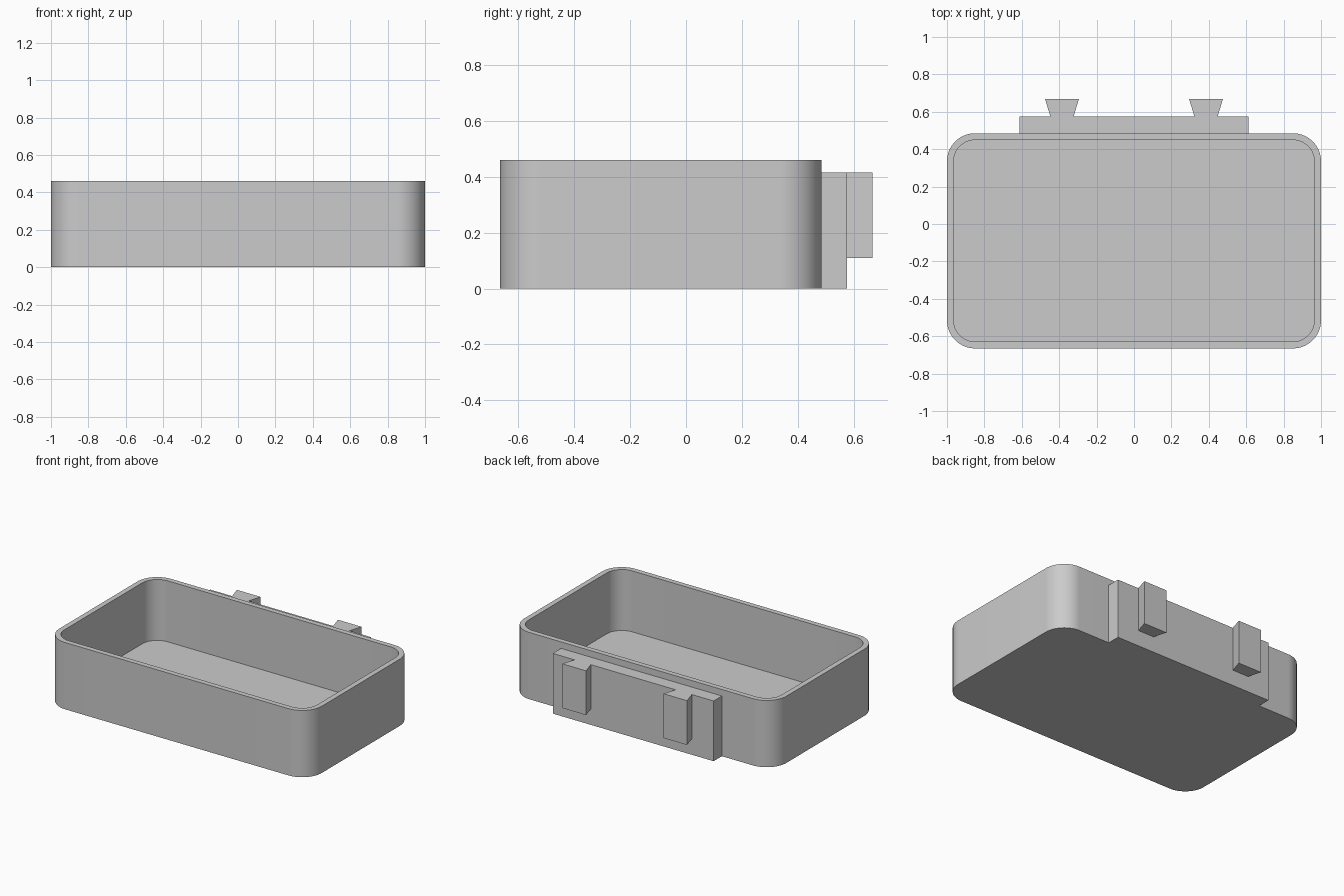
import bpy
import bmesh
from math import pi, cos, sin, radians

if "Cube" in bpy.data.objects:
    bpy.data.objects.remove(bpy.data.objects["Cube"], do_unlink=True)

WALL, FLOOR, HEIGHT = 0.036, 0.04, 0.46
HALF_W, FRONT, BACK, RADIUS = 1.0, -0.665, 0.485, 0.15
PLATE_BACK, PLATE_TOP = 0.575, 0.415

grey = bpy.data.materials.new("plain grey")
grey.use_nodes = True
grey.diffuse_color = (0.6, 0.6, 0.6, 1)
grey.node_tree.nodes["Principled BSDF"].inputs["Base Color"].default_value = (0.6, 0.6, 0.6, 1)


def rounded_outline(inset, steps=16):
    """Counterclockwise rounded rectangle, moved inward by inset."""
    r = RADIUS - inset
    x = HALF_W - RADIUS
    y0, y1 = FRONT + RADIUS, BACK - RADIUS
    points = []
    for i, (cx, cy) in enumerate([(x, y1), (-x, y1), (-x, y0), (x, y0)]):
        for s in range(steps + 1):
            a = (i + s / steps) * pi / 2
            points.append((cx + r * cos(a), cy + r * sin(a)))
    return points


def finish(bm, name):
    bmesh.ops.recalc_face_normals(bm, faces=bm.faces)
    mesh = bpy.data.meshes.new(name)
    bm.to_mesh(mesh)
    bm.free()
    mesh.materials.append(grey)
    obj = bpy.data.objects.new(name, mesh)
    bpy.context.collection.objects.link(obj)
    return obj


def prism(name, outline, z0, z1):
    """Extrude a closed outline from z0 to z1."""
    bm = bmesh.new()
    base = bm.faces.new([bm.verts.new((x, y, z0)) for x, y in outline])
    side = bmesh.ops.extrude_face_region(bm, geom=[base], use_keep_orig=True)
    top = [v for v in side["geom"] if isinstance(v, bmesh.types.BMVert)]
    bmesh.ops.translate(bm, verts=top, vec=(0, 0, z1 - z0))
    return finish(bm, name)


# Open tray: outer wall, rim, inner wall, closed by the underside and floor
bm = bmesh.new()
rings = []
for inset, z in [(0, 0), (0, HEIGHT), (WALL, HEIGHT), (WALL, FLOOR)]:
    rings.append([bm.verts.new((x, y, z)) for x, y in rounded_outline(inset)])
for low, high in zip(rings, rings[1:]):
    for i in range(len(low)):
        j = (i + 1) % len(low)
        bm.faces.new((low[i], low[j], high[j], high[i]))
bm.faces.new(rings[0])
bm.faces.new(rings[-1])
tray = finish(bm, "tray")
bpy.ops.object.select_all(action="DESELECT")
tray.select_set(True)
bpy.context.view_layer.objects.active = tray
bpy.ops.object.shade_smooth_by_angle(angle=radians(30))

# Mounting plate on the back wall
prism("back_plate", [(-0.613, BACK), (0.613, BACK), (0.613, PLATE_BACK), (-0.613, PLATE_BACK)],
      0, PLATE_TOP)

# Dovetail rails, wider toward the back
for name, cx in [("left_dovetail", 0.385), ("right_dovetail", -0.385)]:
    prism(name, [(cx - 0.062, PLATE_BACK), (cx + 0.062, PLATE_BACK),
                 (cx + 0.09, 0.667), (cx - 0.09, 0.667)], 0.11, PLATE_TOP)
